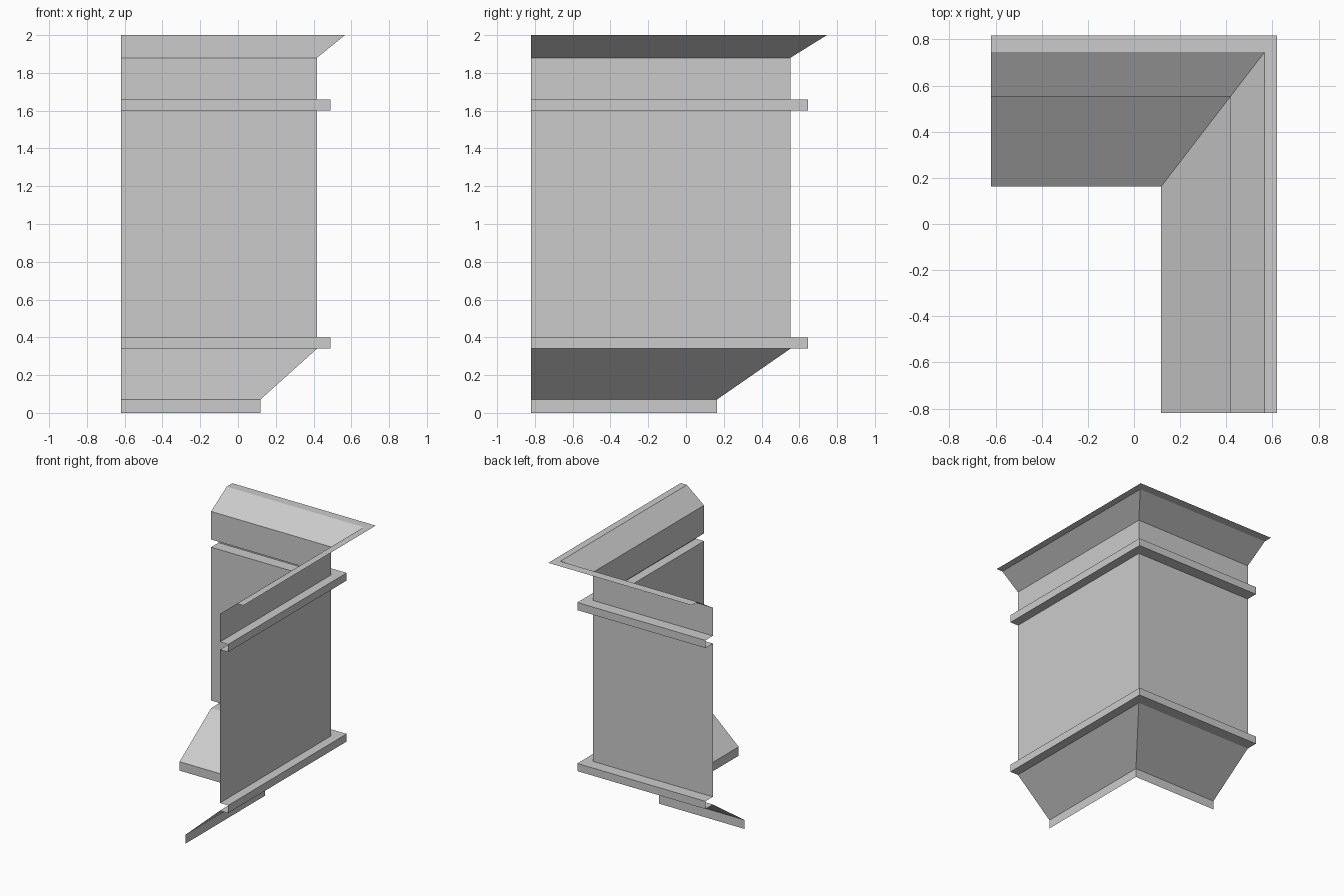
import bpy
import bmesh

cube = bpy.data.objects.get("Cube")
if cube:
    bpy.data.objects.remove(cube, do_unlink=True)

# One plain grey for every sheet
grey = bpy.data.materials.new("plain grey")
grey.use_nodes = True
colour = (0.6, 0.6, 0.6, 1)
grey.diffuse_color = colour
grey.node_tree.nodes["Principled BSDF"].inputs["Base Color"].default_value = colour

# Wall corner, overhang scale and open ends of the two legs
WALL_X, WALL_Y = 0.418, 0.553
REACH_X, REACH_Y = 0.30, 0.39
END_X, END_Y = -0.62, -0.82


def corner_sheet(name, profile):
    """Sweep an open (overhang, height) profile along a mitred L-shaped path."""
    bm = bmesh.new()
    rows = []
    for out, z in profile:
        x, y = WALL_X + REACH_X * out, WALL_Y + REACH_Y * out
        path = [(END_X, y, z), (x, y, z), (x, END_Y, z)]
        rows.append([bm.verts.new(p) for p in path])
    for low, high in zip(rows, rows[1:]):
        for i in range(2):
            bm.faces.new((low[i], high[i], high[i + 1], low[i + 1]))
    mesh = bpy.data.meshes.new(name)
    bm.to_mesh(mesh)
    bm.free()
    mesh.materials.append(grey)
    obj = bpy.data.objects.new(name, mesh)
    bpy.context.collection.objects.link(obj)
    return obj


def band(name, bottom, top):
    """Projecting channel, open towards the inside."""
    corner_sheet(name, [(0, bottom), (0.237, bottom), (0.237, top), (0, top)])


# Foot and lower slope
corner_sheet("foot_strip", [(-1, 0), (-1, 0.07)])
corner_sheet("lower_slope", [(-1, 0.07), (0, 0.34)])

# Wall between the two bands
band("lower_band", 0.34, 0.40)
corner_sheet("wall_panel", [(0, 0.40), (0, 1.60)])
band("upper_band", 1.60, 1.66)

# Frieze, flared cornice and flat lip
corner_sheet("frieze", [(0, 1.66), (0, 1.88)])
corner_sheet("cornice_slope", [(0, 1.88), (0.495, 2)])
corner_sheet("top_lip", [(0.495, 2), (0.675, 2)])
